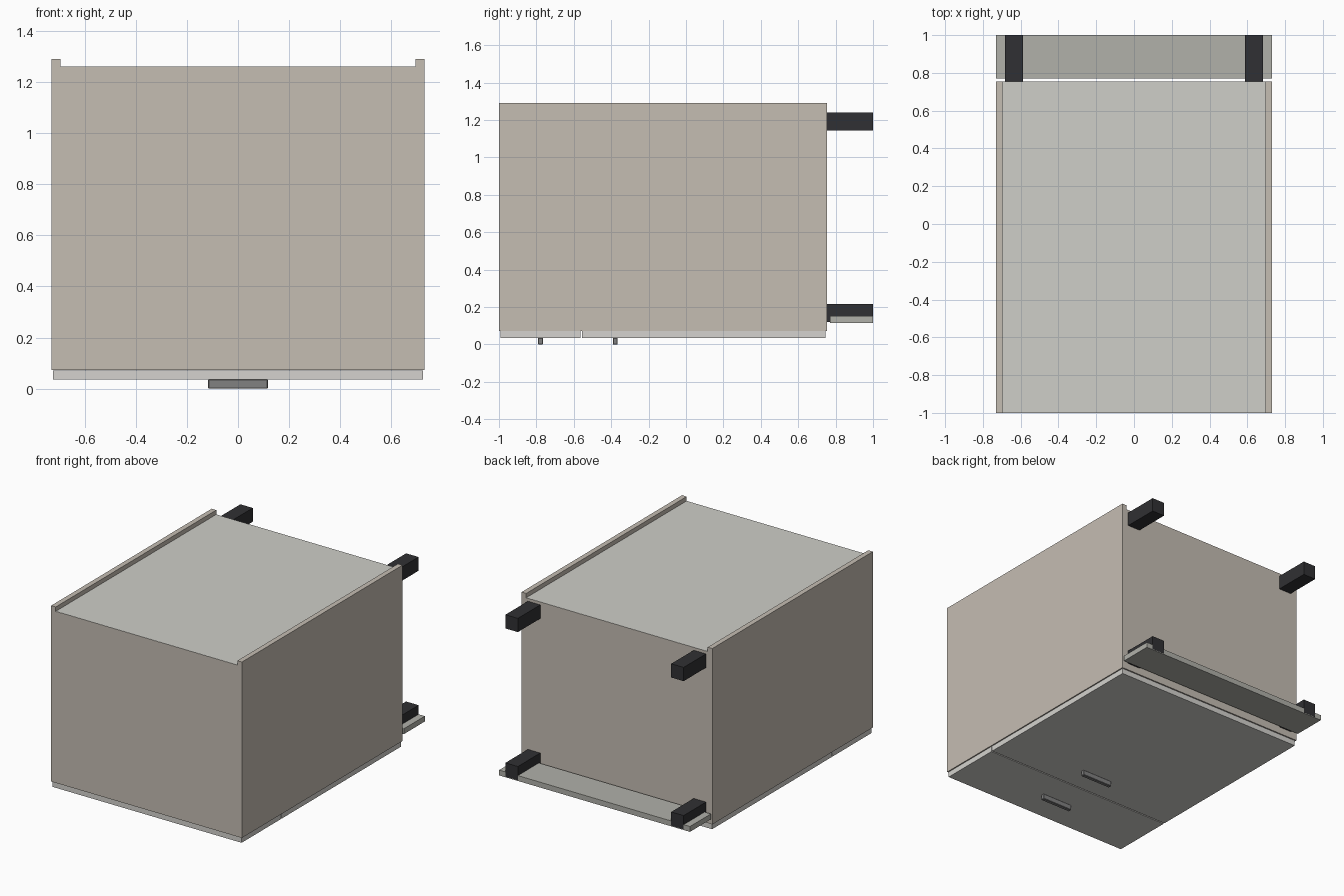
import bpy

if "Cube" in bpy.data.objects:
    bpy.data.objects.remove(bpy.data.objects["Cube"])


def material(name, rgb):
    m = bpy.data.materials.new(name)
    m.diffuse_color = (*rgb, 1)
    m.use_nodes = True
    m.node_tree.nodes["Principled BSDF"].inputs["Base Color"].default_value = m.diffuse_color
    return m


CARCASS = material("carcass_beige", (0.56, 0.51, 0.45))
BACK = material("back_grey", (0.62, 0.62, 0.58))
FRONT = material("front_grey", (0.66, 0.65, 0.62))
PLINTH = material("plinth_grey", (0.44, 0.44, 0.40))
BLACK = material("leg_black", (0.03, 0.03, 0.033))
METAL = material("handle_metal", (0.22, 0.22, 0.22))


def box(name, x, y, z, mat, bevel=0):
    """Box from (min, max) ranges on each axis."""
    bpy.ops.mesh.primitive_cube_add(size=1)
    o = bpy.context.object
    o.name = name
    o.location = [(r[0] + r[1]) / 2 for r in (x, y, z)]
    o.scale = [r[1] - r[0] for r in (x, y, z)]
    bpy.ops.object.transform_apply(location=False, rotation=False, scale=True)
    o.data.materials.append(mat)
    if bevel:
        b = o.modifiers.new("bevel", 'BEVEL')
        b.width, b.segments = bevel, 1
    return o


T = 0.035           # board thickness
W = 0.73            # half width
IN = W - T          # inner half width
Y0, Y1 = -1.0, 0.755
Z0, ZB = 0.073, 1.26

# Carcass, lying on its back: sides stand proud of the recessed back panel
for s, side in ((-1, "left"), (1, "right")):
    xs = sorted((s * IN, s * W))
    box(f"{side}_side_panel", xs, (Y0, Y1), (Z0, 1.29), CARCASS)
box("top_panel", (-IN, IN), (Y0, Y0 + T), (Z0, ZB - 0.001), CARCASS)
box("bottom_panel", (-IN, IN), (Y1 - T, Y1), (Z0, ZB - 0.001), CARCASS)
box("back_panel", (-IN, IN), (Y0 + 0.0005, Y1 - 0.0005), (ZB - 0.015, ZB), BACK)

# Inner rail behind the gap between drawer and door, and one shelf
box("drawer_rail", (-IN, IN), (-0.578, -0.543), (Z0, 0.20), CARCASS)
box("shelf", (-IN, IN), (0.08, 0.115), (0.12, ZB - 0.015), CARCASS)

# Drawer front and door with their bar handles
for name, y, hy in (("drawer", (-0.993, -0.565), -0.778),
                    ("door", (-0.557, 0.747), -0.378)):
    box(f"{name}_front", (-0.723, 0.723), y, (0.035, Z0 - 0.001), FRONT)
    box(f"{name}_handle", (-0.117, 0.117), (hy - 0.013, hy + 0.013),
        (0.0, 0.036), METAL, 0.003)

# Four square legs
for s, side in ((-1, "left"), (1, "right")):
    xs = sorted((s * 0.587, s * 0.682))
    for end, z in (("front", (0.12, 0.215)), ("back", (1.145, 1.24))):
        box(f"{side}_{end}_leg", xs, (Y1, 1.0), z, BLACK)

# Plinth board clipped to the front legs
box("plinth", (-W, W), (0.77, 0.9995), (0.115, 0.152), PLINTH)
